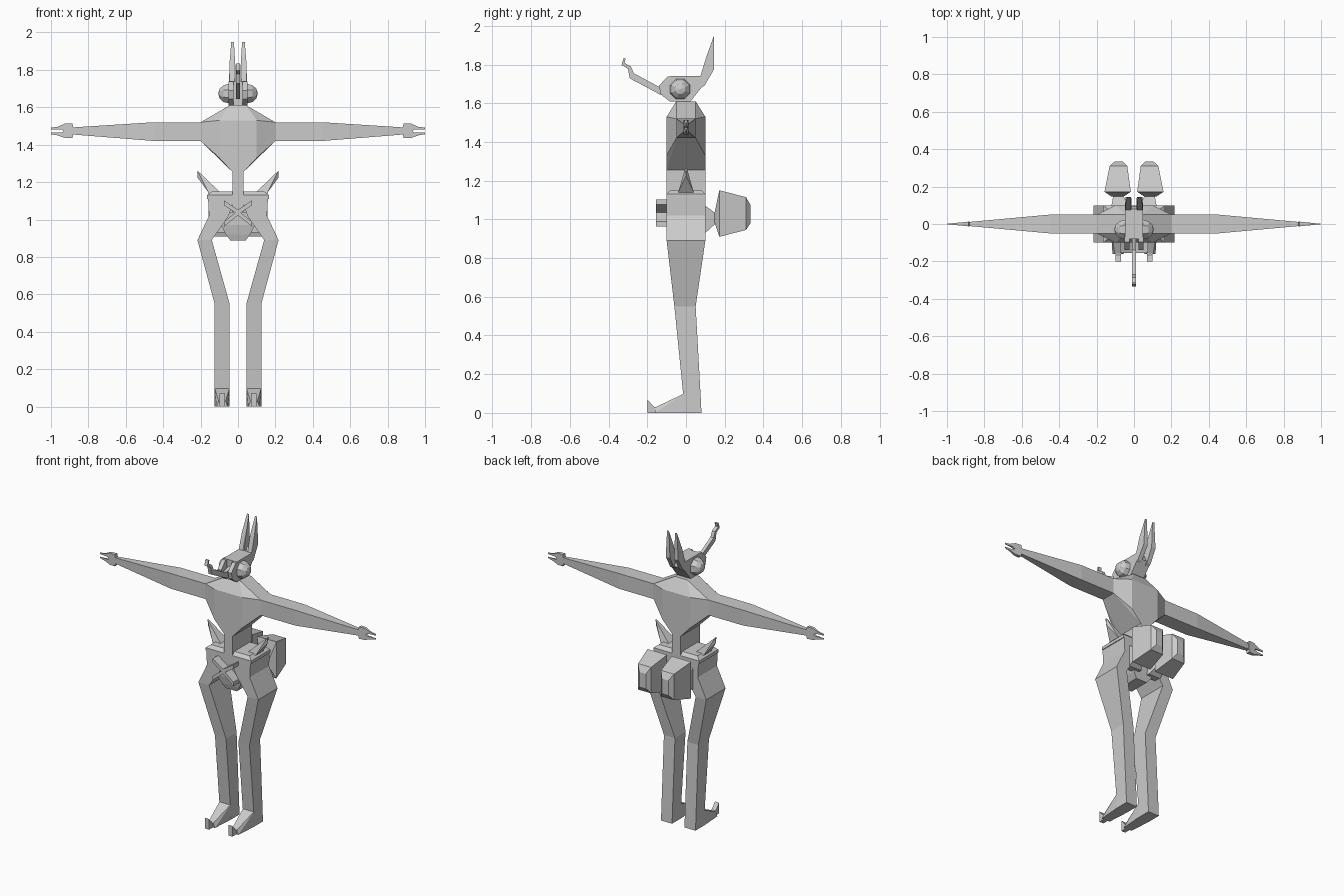
import bpy, bmesh, math
from mathutils import Vector, Matrix

if "Cube" in bpy.data.objects:
    bpy.data.objects.remove(bpy.data.objects["Cube"])

grey = bpy.data.materials.new("light grey")
grey.diffuse_color = (0.6, 0.6, 0.6, 1)
grey.use_nodes = True
grey.node_tree.nodes["Principled BSDF"].inputs["Base Color"].default_value = grey.diffuse_color


def finish(name, bm, mirror):
    bmesh.ops.recalc_face_normals(bm, faces=bm.faces)
    mesh = bpy.data.meshes.new(name)
    bm.to_mesh(mesh)
    bm.free()
    mesh.materials.append(grey)
    ob = bpy.data.objects.new(name, mesh)
    bpy.context.collection.objects.link(ob)
    if mirror:
        mod = ob.modifiers.new("mirror", 'MIRROR')
        mod.use_mirror_merge = False
    return ob


def hull(name, points, mirror=False):
    """Convex solid around the given points."""
    bm = bmesh.new()
    for p in points:
        bm.verts.new(p)
    res = bmesh.ops.convex_hull(bm, input=bm.verts)
    junk = {g for g in res["geom_interior"] + res["geom_unused"]
            if isinstance(g, bmesh.types.BMVert)}
    bmesh.ops.delete(bm, geom=list(junk), context='VERTS')
    bmesh.ops.dissolve_limit(bm, angle_limit=0.02, verts=bm.verts, edges=bm.edges)
    return finish(name, bm, mirror)


def loft(name, rings, mirror=False):
    """Skin a row of rings and cap both ends."""
    bm = bmesh.new()
    vs = [[bm.verts.new(p) for p in r] for r in rings]
    n = len(vs[0])
    for a, b in zip(vs, vs[1:]):
        for i in range(n):
            j = (i + 1) % n
            bm.faces.new((a[i], a[j], b[j], b[i]))
    bm.faces.new(vs[0])
    bm.faces.new(vs[-1])
    return finish(name, bm, mirror)


def rect(axis, at, a0, a1, b0, b1):
    """Rectangular ring across an axis, a and b being the other two axes in order."""
    ring = []
    for a, b in ((a0, b0), (a1, b0), (a1, b1), (a0, b1)):
        p = [a, b]
        p.insert("xyz".index(axis), at)
        ring.append(tuple(p))
    return ring


def both(points):
    """All sign combinations in x and y."""
    return [(sx * x, sy * y, z) for x, y, z in points for sx in (1, -1) for sy in (1, -1)]


# Torso and waist
hull("torso", both([(.045, .05, 1.61), (.1, .1, 1.53), (.2, .05, 1.52), (.2, .05, 1.42),
                    (.1, .1, 1.33), (.03, .1, 1.255)]))
loft("waist", [rect('z', z, -.03, .03, -.1, .1) for z in (1.27, 1.05)])

# Arms and pincer hands
loft("arm", [rect('x', .195, -.05, .05, 1.42, 1.52),
             rect('x', .45, -.05, .05, 1.42, 1.52),
             rect('x', .89, -.01, .01, 1.455, 1.492)], True)
hand = [(.88, 1.49), (.885, 1.513), (.925, 1.513), (.965, 1.495), (1, 1.492), (1, 1.482),
        (.945, 1.482), (.93, 1.473), (.945, 1.464), (1, 1.464), (1, 1.456),
        (.965, 1.45), (.925, 1.436), (.885, 1.436), (.88, 1.458)]
loft("hand", [[(x, s * (.001 + .1 * (1 - x)), z) for x, z in hand] for s in (-1, 1)], True)

# Hips and legs
loft("leg", [rect('z', 1.11, .02, .16, -.1, .1),
             rect('z', 1.02, .05, .155, -.1, .1),
             rect('z', .89, .14, .217, -.1, .1),
             rect('z', .55, .045, .125, -.06, .05),
             rect('z', .10, .045, .125, -.015, .075),
             rect('z', 0, .045, .125, -.01, .08)], True)
hull("hip_plate", both([(.165, .1, 1.11), (.165, .1, 1.13), (.14, .08, 1.15)]))
hull("crotch", both([(.06, .09, 1.04), (.09, .09, .97), (.065, .08, .92), (.04, .07, .887)]))

# Feet with upturned toe
hull("foot", [(x, y, z) for y, z, w in ((-.01, .1, .04), (-.01, 0, .04), (-.16, .028, .018),
                                      (-.16, 0, .03)) for x in (.085 - w, .085 + w)], True)
toe = [(-.15, 0), (-.15, .028), (-.165, .03), (-.2, .07), (-.2, 0)]
loft("toe", [[(x, y, z) for y, z in toe] for x in (.07, .1)], True)

# Spikes on the hips
hull("hip_spike", [(.09, -.04, 1.14), (.09, .04, 1.14), (.155, -.04, 1.14), (.155, .04, 1.14),
                   (.217, -.005, 1.262), (.217, .005, 1.262), (.217, 0, 1.225)], True)

# Crossed buckle at the front
for name, z0, z1 in (("buckle_upper", 1.04, 1.09), ("buckle_lower", 1.035, .975)):
    hull(name, [(x, y, z + d) for x, z in ((0, z0), (.075, z1))
                for y in (-.155, -.09) for d in (-.013, .013)], True)

# Twin pods at the back
loft("pod_stem", [rect('y', .06, .03, .12, .93, 1.08),
                  rect('y', .1, .03, .12, .93, 1.07),
                  rect('y', .155, .06, .11, .98, 1.03)], True)
loft("pod", [rect('y', .147, .055, .12, .985, 1.03),
             rect('y', .172, .017, .158, .91, 1.15),
             rect('y', .31, .036, .13, .945, 1.115),
             rect('y', .333, .058, .105, .98, 1.075)], True)

# Head: block, cheek plates either side of the face, faceted eyes
head = [(-.08, 1.74), (.08, 1.74), (.095, 1.70), (.02, 1.605), (-.08, 1.61)]
loft("head", [[(x, y, z) for y, z in head] for x in (-.048, .048)])
cheek = [(-.07, 1.738), (-.095, 1.738), (-.14, 1.69), (-.13, 1.645), (-.085, 1.61), (-.07, 1.61)]
loft("cheek", [[(x, y, z) for y, z in cheek] for x in (.024, .05)], True)
bm = bmesh.new()
bmesh.ops.create_uvsphere(bm, u_segments=8, v_segments=6, radius=.056)
bmesh.ops.transform(bm, verts=bm.verts, matrix=Matrix.Translation((.05, -.03, 1.673))
                    @ Matrix.Rotation(math.pi / 2, 4, 'Y') @ Matrix.Rotation(math.pi / 8, 4, 'Z'))
finish("eye", bm, True)

# Pointed ears
hull("ear", [(x, y, z) for y, z, x0, x1 in ((.05, 1.66, .02, .048), (.08, 1.74, .012, .048),
                                          (.105, 1.84, .015, .045), (.145, 1.95, .022, .036),
                                          (.145, 1.775, .015, .045), (.095, 1.69, .02, .048))
             for x in (x0, x1)], True)

# Bent proboscis
snout = [(-.07, 1.70), (-.14, 1.685), (-.27, 1.755), (-.285, 1.79), (-.318, 1.808), (-.312, 1.832),
         (-.322, 1.834), (-.333, 1.798), (-.30, 1.778), (-.29, 1.728), (-.13, 1.643), (-.07, 1.645)]
loft("proboscis", [[(x, y, z) for y, z in snout] for x in (-.011, .011)])
